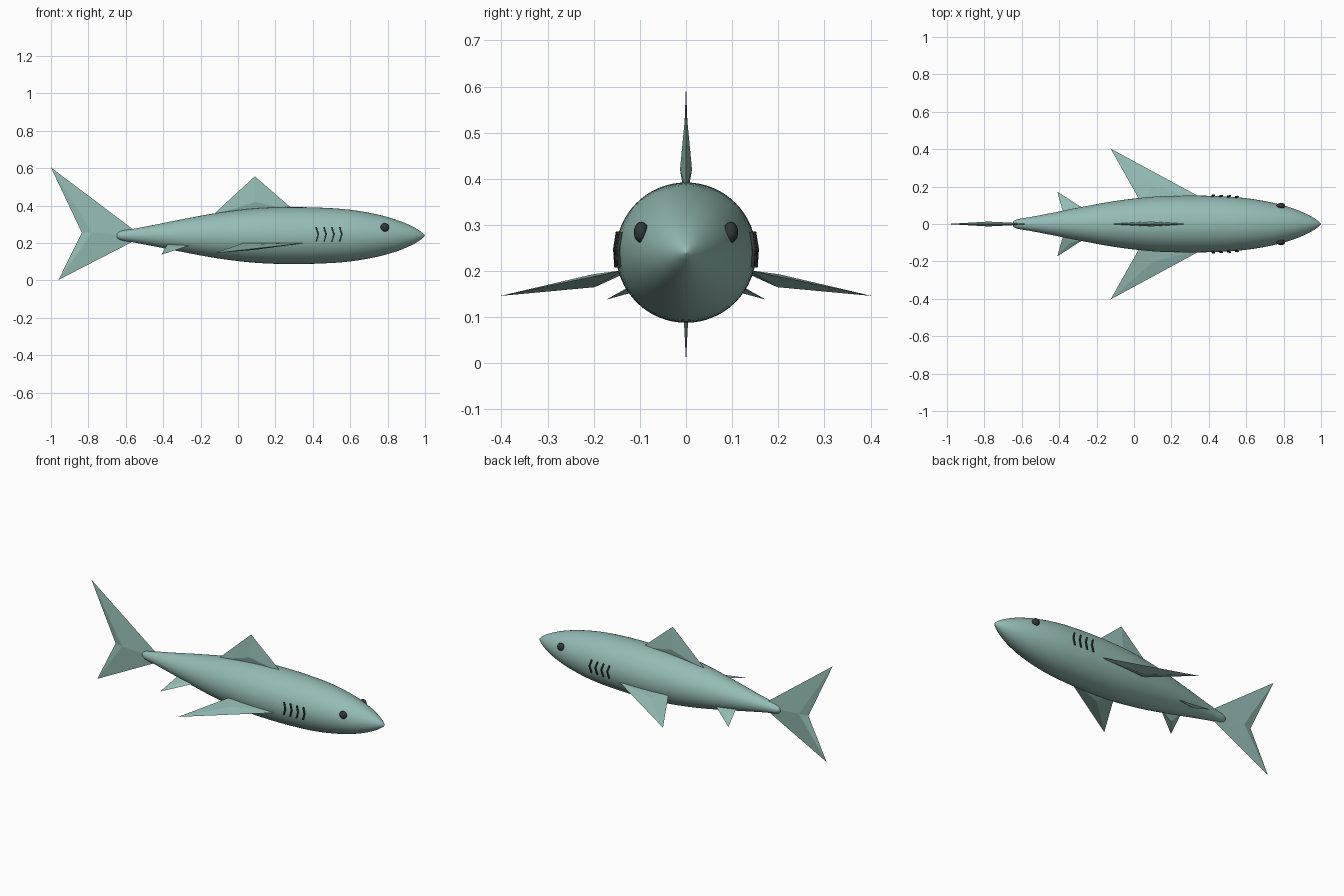
import bpy
import bmesh
import math
from mathutils import Vector

cube = bpy.data.objects.get("Cube")
if cube:
    bpy.data.objects.remove(cube, do_unlink=True)

AXIS_Z = 0.24


def make_material(name, rgb):
    mat = bpy.data.materials.new(name)
    mat.use_nodes = True
    mat.diffuse_color = (*rgb, 1)
    bsdf = next(n for n in mat.node_tree.nodes if n.type == 'BSDF_PRINCIPLED')
    bsdf.inputs["Base Color"].default_value = (*rgb, 1)
    return mat


skin = make_material("sea_green_skin", (0.30, 0.50, 0.465))
dark = make_material("dark_grey", (0.03, 0.04, 0.043))


def add_object(name, bm, mat, smooth=False, mirror=False):
    bmesh.ops.recalc_face_normals(bm, faces=bm.faces)
    for face in bm.faces:
        face.smooth = smooth
    mesh = bpy.data.meshes.new(name)
    bm.to_mesh(mesh)
    bm.free()
    mesh.materials.append(mat)
    obj = bpy.data.objects.new(name, mesh)
    bpy.context.collection.objects.link(obj)
    if mirror:
        mod = obj.modifiers.new("Mirror", 'MIRROR')
        mod.use_axis = (False, True, False)
        mod.use_mirror_merge = False
    return obj


# Body profile: distance along the body and radius, tail to nose
PROFILE = [(-0.65, 0), (-0.643, 0.016), (-0.62, 0.026), (-0.56, 0.036),
           (-0.45, 0.057), (-0.3, 0.087), (-0.1, 0.123), (0.1, 0.146),
           (0.28, 0.152), (0.45, 0.149), (0.6, 0.138), (0.75, 0.112),
           (0.86, 0.080), (0.94, 0.045), (0.985, 0.016), (1.0, 0)]


def smooth_path(points, steps):
    pts = [Vector(p) for p in points]
    path = []
    for i in range(len(pts) - 1):
        a, b, c, d = (pts[max(i - 1, 0)], pts[i], pts[i + 1],
                      pts[min(i + 2, len(pts) - 1)])
        # Tangents scaled to uneven spacing
        span = (c - b).length
        tb = (c - a) * span / ((c - b).length + (b - a).length)
        tc = (d - b) * span / ((d - c).length + span)
        for s in range(steps):
            t = s / steps
            path.append(b * (2*t**3 - 3*t**2 + 1) + tb * (t**3 - 2*t**2 + t)
                        + c * (3*t**2 - 2*t**3) + tc * (t**3 - t**2))
    return path + [pts[-1]]


path = smooth_path(PROFILE, 4)


def body_radius(x):
    for a, b in zip(path, path[1:]):
        if a.x <= x <= b.x:
            return a.y + (b.y - a.y) * (x - a.x) / (b.x - a.x)
    return 0


# Body, a lathed profile
bm = bmesh.new()
verts = [bm.verts.new((p.x, 0, AXIS_Z + max(p.y, 0))) for p in path]
edges = [bm.edges.new(pair) for pair in zip(verts, verts[1:])]
bmesh.ops.spin(bm, geom=verts + edges, cent=(0, 0, AXIS_Z), axis=(1, 0, 0),
               angle=math.tau, steps=64, use_duplicate=False)
bmesh.ops.remove_doubles(bm, verts=bm.verts, dist=0.0001)
add_object("body", bm, skin, smooth=True)


# Fins: a flat outline raised to a ridge point on both faces
def add_fin(name, outline, centre, offset, mirror=False):
    bm = bmesh.new()
    rim = [bm.verts.new(p) for p in outline]
    for sign in (1, -1):
        peak = bm.verts.new(Vector(centre) + Vector(offset) * sign)
        for a, b in zip(rim, rim[1:] + rim[:1]):
            bm.faces.new((a, b, peak))
    add_object(name, bm, skin, mirror=mirror)


add_fin("dorsal_fin", [(-0.14, 0, 0.345), (0.09, 0, 0.557), (0.30, 0, 0.375)],
        (0.09, 0, 0.42), (0, 0.013, 0))
add_fin("tail_fin", [(-0.51, 0, 0.235), (-1.0, 0, 0.604),
                     (-0.835, 0, 0.255), (-0.96, 0, 0.003)],
        (-0.78, 0, 0.256), (0, 0.013, 0))
add_fin("pectoral_fins", [(0.37, 0.135, 0.202), (-0.125, 0.403, 0.146),
                          (0.04, 0.11, 0.205)],
        (0.10, 0.20, 0.179), (0, 0.002, 0.014), mirror=True)
add_fin("pelvic_fins", [(-0.25, 0.07, 0.19), (-0.41, 0.173, 0.138),
                        (-0.375, 0.045, 0.197)],
        (-0.345, 0.10, 0.168), (0, 0.004, 0.009), mirror=True)

# Eyes
bm = bmesh.new()
bmesh.ops.create_uvsphere(bm, u_segments=20, v_segments=12, radius=0.023)
bmesh.ops.scale(bm, vec=(1, 0.7, 1), verts=bm.verts)
bmesh.ops.translate(bm, vec=(0.785, 0.097, 0.284), verts=bm.verts)
add_object("eyes", bm, dark, smooth=True, mirror=True)

# Gill slits: thin bent strips wrapped on the body side
bm = bmesh.new()
for i in range(4):
    rows = []
    for height, shift in ((0.045, 0), (0.008, 0.012), (-0.032, 0)):
        row = []
        for dx in (-0.004, 0.004):
            x = 0.418 + i * 0.042 + shift + dx
            r = body_radius(x) + 0.005
            row.append(bm.verts.new((x, math.sqrt(r * r - height * height),
                                     AXIS_Z + height)))
        rows.append(row)
    for a, b in zip(rows, rows[1:]):
        bm.faces.new((a[0], a[1], b[1], b[0]))
gills = add_object("gill_slits", bm, dark, mirror=True)
solid = gills.modifiers.new("Solidify", 'SOLIDIFY')
solid.thickness = 0.007
solid.offset = 0
